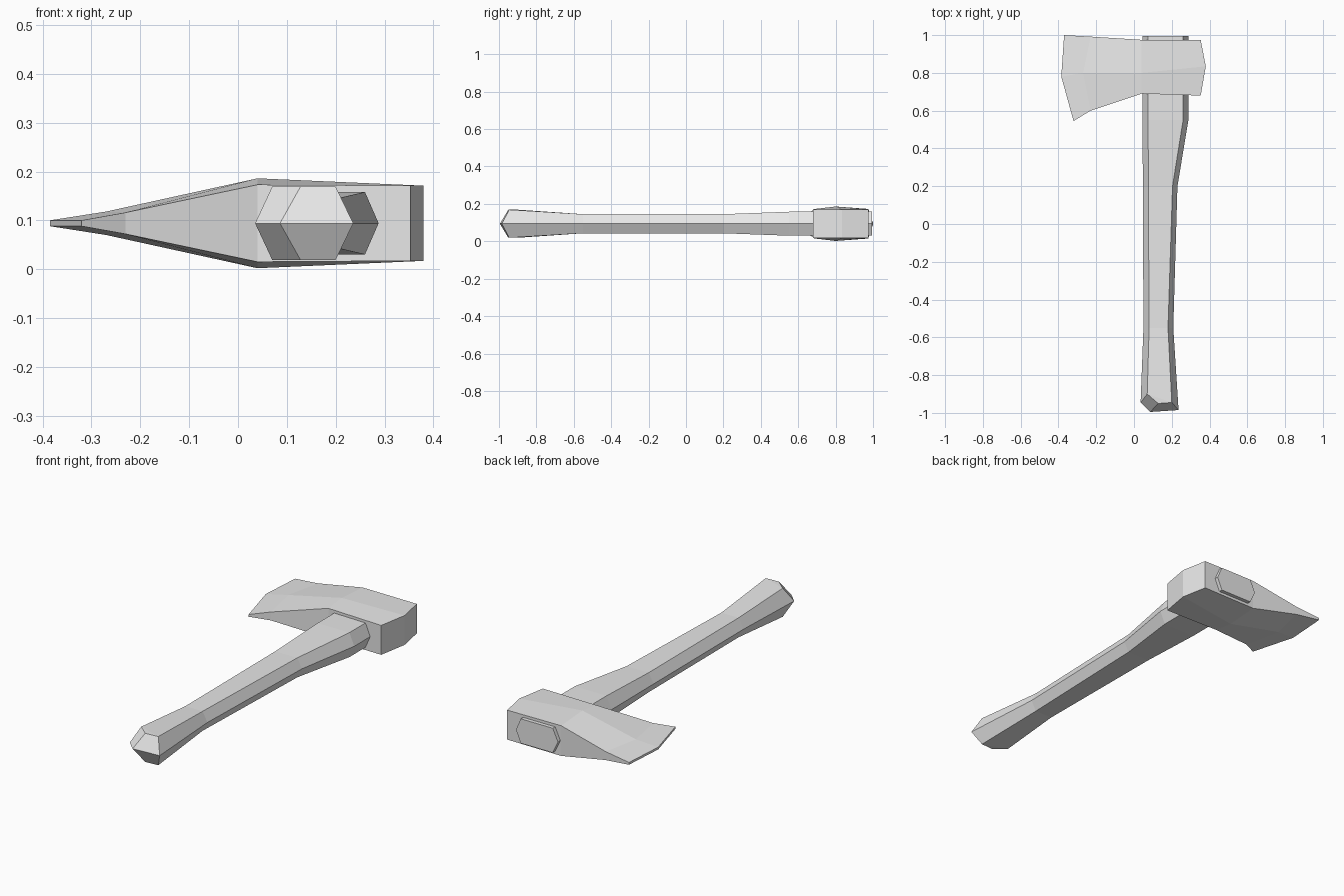
import bpy

MID = 0.094  # height of the mirror plane

cube = bpy.data.objects.get("Cube")
if cube:
    bpy.data.objects.remove(cube, do_unlink=True)

grey = bpy.data.materials.new("plain_grey")
grey.use_nodes = True
grey.diffuse_color = (0.8, 0.8, 0.8, 1)
grey.node_tree.nodes["Principled BSDF"].inputs["Base Color"].default_value = (0.8, 0.8, 0.8, 1)


def make_part(name, verts, faces):
    mesh = bpy.data.meshes.new(name)
    mesh.from_pydata(verts, [], faces)
    mesh.materials.append(grey)
    part = bpy.data.objects.new(name, mesh)
    bpy.context.collection.objects.link(part)
    bpy.context.view_layer.objects.active = part
    # consistent outward normals
    import bmesh
    bm = bmesh.new()
    bm.from_mesh(mesh)
    bmesh.ops.recalc_face_normals(bm, faces=bm.faces)
    bm.to_mesh(mesh)
    bm.free()
    return part


def hexagon(left, flat_left, flat_right, right, half):
    """Six points: side tips on the mid plane, flats above and below."""
    (lx, ly), (ax, ay), (bx, by), (rx, ry) = left, flat_left, flat_right, right
    return [(lx, ly, MID), (ax, ay, MID + half), (bx, by, MID + half),
            (rx, ry, MID), (bx, by, MID - half), (ax, ay, MID - half)]


# Handle: hexagonal rings lofted along y, ending in a wedge-shaped knob
verts = hexagon((0.035, -0.945), (0.07, -0.9), (0.2, -0.945), (0.236, -0.985), 0.075)
for y, left, a, b, right, half in [
        (-0.55, 0.05, 0.08, 0.18, 0.208, 0.051),
        (0.2, 0.047, 0.076, 0.204, 0.23, 0.051),
        (0.55, 0.045, 0.075, 0.26, 0.288, 0.064),
        (0.995, 0.045, 0.075, 0.26, 0.288, 0.064)]:
    verts += hexagon((left, y), (a, y), (b, y), (right, y), half)
faces = []
for ring in range(4):
    for i in range(6):
        j = (i + 1) % 6
        k = ring * 6
        faces.append((k + i, k + j, k + 6 + j, k + 6 + i))
faces.append(tuple(range(24, 30)))
tip = len(verts)
verts += [(0.086, -0.995, MID), (0.128, -0.95, MID + 0.075), (0.128, -0.95, MID - 0.075)]
faces += [(0, 1, tip + 1, tip), (0, 5, tip + 2, tip),
          (tip, tip + 1, 2, 3), (tip, tip + 2, 4, 3), (1, 2, tip + 1), (5, 4, tip + 2)]
make_part("handle", verts, faces)

# Head: columns from cutting edge to poll, each with three (x, y, half thickness)
columns = [
    [(-0.32, 0.545, 0.006), (-0.385, 0.78, 0.006), (-0.37, 1.0, 0.006)],
    [(-0.23, 0.6, 0.022), (-0.27, 0.8, 0.024), (-0.23, 0.992, 0.022)],
    [(0.04, 0.69, 0.079), (0.04, 0.8, 0.092), (0.04, 0.975, 0.079)],
    [(0.353, 0.68, 0.077), (0.38, 0.835, 0.077), (0.353, 0.975, 0.077)],
]
verts = [(x, y, MID + side * t) for side in (1, -1) for col in columns for x, y, t in col]
faces = []
for c in range(3):
    for r in range(2):
        k = c * 3 + r
        for s in (0, 12):
            faces.append((k + s, k + s + 3, k + s + 4, k + s + 1))
    for k in (c * 3, c * 3 + 2):
        faces.append((k, k + 3, k + 15, k + 12))
for k in (0, 1, 9, 10):
    faces.append((k, k + 1, k + 13, k + 12))
make_part("axe_head", verts, faces)
